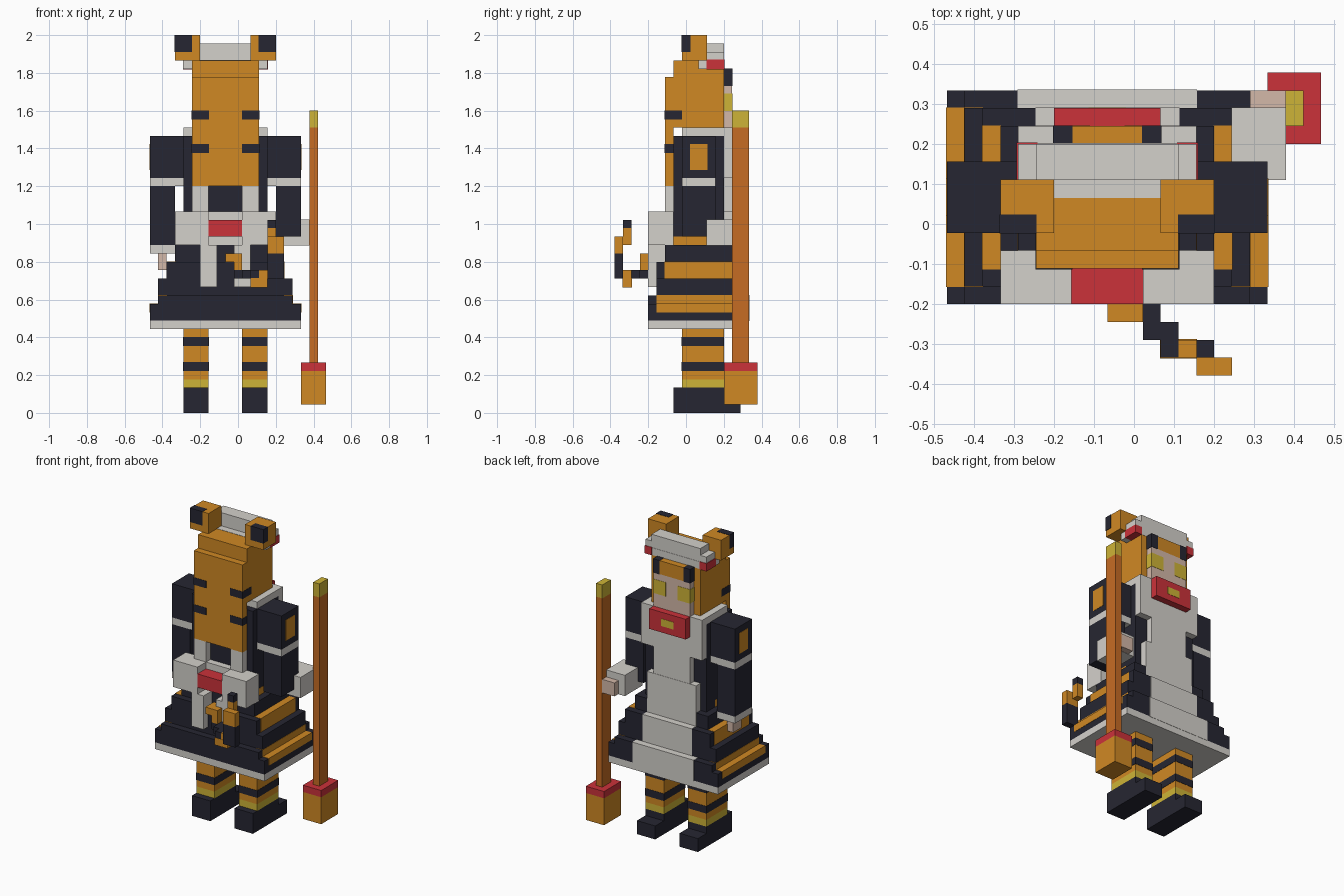
import bpy
import bmesh

if "Cube" in bpy.data.objects:
    bpy.data.objects.remove(bpy.data.objects["Cube"], do_unlink=True)

UNIT = 2 / 45                    # edge of one block
OFFSET = (10.5, 8.5, 0)          # block grid origin
MIRROR = 18                      # body is symmetric about half of this


def srgb(r, g, b):
    return tuple(((c / 255 + 0.055) / 1.055) ** 2.4 for c in (r, g, b)) + (1,)


def material(name, *rgb):
    mat = bpy.data.materials.new(name)
    mat.use_nodes = True
    mat.diffuse_color = srgb(*rgb)
    mat.node_tree.nodes["Principled BSDF"].inputs["Base Color"].default_value = srgb(*rgb)
    return mat


orange = material("fur orange", 208, 137, 36)
dark = material("dark cloth", 38, 38, 50)
white = material("white cloth", 212, 209, 203)
red = material("ribbon red", 203, 50, 58)
yellow = material("yellow", 206, 180, 55)
skin = material("skin", 212, 184, 168)
brown = material("wood brown", 198, 108, 36)


def box(name, mat, x, y, z, grow=0.0):
    """One cuboid given by block ranges along each axis."""
    bm = bmesh.new()
    bmesh.ops.create_cube(bm, size=1)
    for v in bm.verts:
        for axis, span in enumerate((x, y, z)):
            side = 1 if v.co[axis] > 0 else 0
            edge = span[side] + (grow if side else -grow)
            v.co[axis] = (edge - OFFSET[axis]) * UNIT
    mesh = bpy.data.meshes.new(name)
    bm.to_mesh(mesh)
    bm.free()
    mesh.materials.append(mat)
    obj = bpy.data.objects.new(name, mesh)
    bpy.context.collection.objects.link(obj)
    return obj


def paint(name, mat, x, y, z):
    """Coloured blocks that sit a hair proud of the part they mark."""
    return box(name, mat, x, y, z, grow=0.04)


def pair(maker, name, mat, x, y, z):
    """Same part on both sides of the body."""
    maker(name + "_right", mat, x, y, z)
    maker(name + "_left", mat, (MIRROR - x[1], MIRROR - x[0]), y, z)


# Shoes and striped legs
pair(box, "shoe", dark, (4, 7), (7, 13), (0, 3))
pair(box, "shoe_toe", dark, (4, 7), (13, 15), (0, 2))
pair(box, "anklet", yellow, (4, 7), (8, 13), (3, 4))
pair(box, "leg", orange, (4, 7), (8, 13), (4, 10))
for height in (5, 8):
    pair(paint, "leg_stripe", dark, (4, 7), (8, 13), (height, height + 1))

# Tiered skirt
box("skirt_trim", white, (0, 18), (4, 16), (10, 11))
box("skirt_hem", dark, (0, 18), (4, 16), (11, 13))
box("skirt_lower", dark, (1, 17), (4, 16), (13, 14))
box("skirt_middle", dark, (1, 17), (5, 15), (14, 16))
box("skirt_upper", dark, (2, 16), (5, 15), (16, 18))
box("skirt_top", dark, (3, 15), (6, 14), (18, 20))
box("waist", dark, (4, 14), (7, 13), (20, 21))
pair(paint, "hem_stripe", orange, (0, 1), (5, 15), (12, 13))
pair(paint, "lower_stripe", orange, (1, 2), (5, 15), (13, 14))
pair(paint, "upper_stripe", orange, (2, 3), (6, 14), (16, 18))
pair(paint, "waist_patch", orange, (4, 5), (7, 11), (20, 21))

# Torso and collar
box("torso", dark, (4, 14), (7, 13), (21, 33))
box("collar", white, (4, 14), (8, 13), (33, 34))

# Apron
paint("apron_hem", white, (4, 14), (15, 16), (11, 14))
paint("apron_skirt", white, (5, 13), (14, 15), (14, 18))
paint("apron_waist", white, (5, 13), (13, 14), (18, 24))
box("apron_bodice", white, (6, 12), (13, 14), (24, 34))
pair(box, "apron_strap", white, (4, 6), (13, 14), (28, 34))
pair(box, "apron_back_strap", white, (5, 7), (6, 7), (24, 27))

# Big bow at the back
pair(box, "bow_loop", white, (3, 7), (4, 7), (20, 24))
box("bow_band", white, (7, 11), (6, 7), (20, 24))
box("bow_knot", red, (7, 11), (4, 6), (21, 23))
pair(box, "bow_tail_upper", white, (6, 8), (4, 6), (18, 20))
pair(box, "bow_tail_lower", white, (6, 8), (4, 5), (15, 18))

# Sleeves
pair(box, "sleeve", dark, (0, 5), (8, 12), (28, 33))
pair(box, "sleeve_band", white, (0, 4), (8, 12), (27, 28))
pair(paint, "sleeve_patch", orange, (0, 1), (9, 11), (29, 32))

# Hanging arm
box("right_forearm", dark, (0, 3), (8, 12), (20, 27))
box("right_cuff", white, (0, 3), (8, 12), (19, 20))
box("right_hand", skin, (1, 2), (9, 11), (17, 19))

# Arm holding the broom
box("left_forearm", dark, (15, 18), (8, 12), (21, 27))
paint("left_cuff", white, (16, 19), (11, 15), (20, 23))
box("left_hand", skin, (17, 19), (15, 16), (20, 22))

# Head and long back hair
box("head", orange, (5, 13), (6, 13), (34, 40))
box("head_crown", orange, (5, 13), (7, 13), (40, 42))
box("back_hair", orange, (5, 13), (6, 7), (27, 34))
pair(paint, "hair_stripe_upper", dark, (5, 7), (6, 8), (35, 36))
pair(paint, "hair_stripe_lower", dark, (5, 7), (6, 7), (31, 32))

# Face
box("face", skin, (6, 12), (13, 14), (34, 39))
pair(paint, "eye", yellow, (6, 8), (13, 14), (36, 38))
box("fringe", orange, (7, 11), (13, 14), (39, 41))
pair(paint, "side_lock", dark, (6, 7), (13, 14), (39, 41))

# Chest ribbon
box("chest_ribbon", red, (6, 12), (14, 15), (31, 34))
paint("ribbon_clasp", yellow, (8, 10), (14, 15), (32, 33))

# Headdress
paint("headdress_base", white, (4, 14), (10, 13), (41, 42))
box("headdress_band", white, (4, 14), (11, 13), (42, 43))
box("headdress_frill", white, (5, 13), (11, 13), (43, 44))
for end in ("ribbon",):
    pair(lambda *a: box(*a, grow=0.08), "headdress_" + end, red, (4, 5), (11, 13), (41, 42))

# Ears
pair(box, "ear", orange, (3, 6), (8, 11), (42, 45))
pair(paint, "ear_mark", dark, (3, 5), (8, 9), (43, 45))

# Curled striped tail
box("tail_root", orange, (9, 11), (3, 5), (18, 19))
box("tail_drop", orange, (10, 11), (3, 4), (17, 18))
box("tail_bend_inner", dark, (10, 12), (3, 4), (16, 17))
box("tail_bend_middle", dark, (11, 13), (2, 3), (16, 17))
box("tail_bend_outer", dark, (12, 13), (1, 2), (16, 17))
paint("tail_low", orange, (12, 14), (1, 2), (15, 16))
box("tail_low_side", orange, (13, 14), (1, 2), (16, 17))
box("tail_rise", dark, (14, 16), (0, 1), (16, 19))
box("tail_rise_band", orange, (14, 16), (0, 1), (19, 21))
box("tail_curl", orange, (14, 15), (1, 2), (20, 22))
box("tail_tip", dark, (14, 15), (1, 2), (22, 23))

# Broom
box("broom_head", orange, (18, 21), (13, 17), (1, 5))
box("broom_binding", red, (18, 21), (13, 17), (5, 6))
box("broom_handle", brown, (19, 20), (14, 16), (6, 34))
box("broom_cap", yellow, (19, 20), (14, 16), (34, 36))
